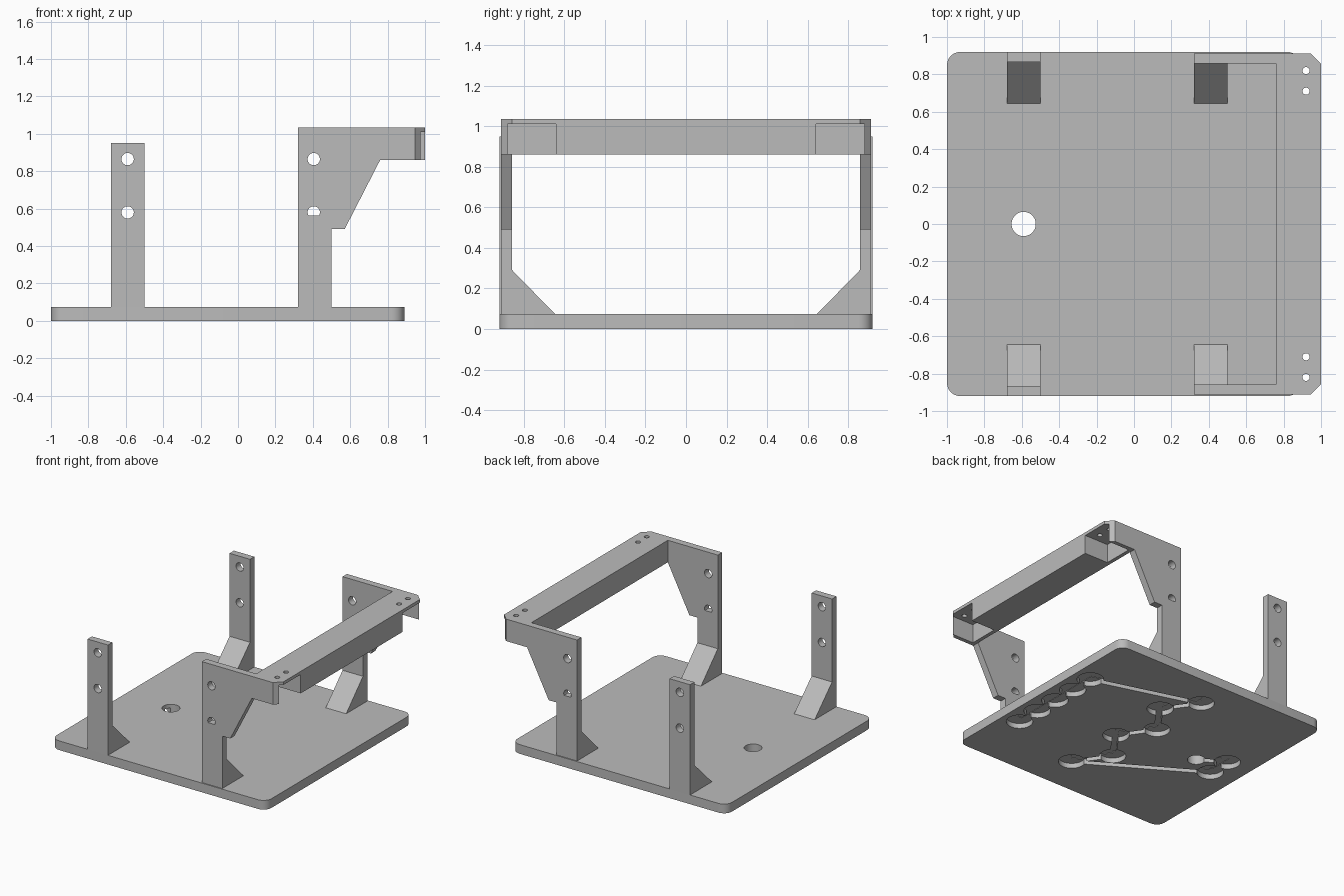
import bpy, bmesh, math
from mathutils import Vector

cube = bpy.data.objects.get("Cube")
if cube:
    bpy.data.objects.remove(cube, do_unlink=True)

grey = bpy.data.materials.new("light_grey")
grey.use_nodes = True
grey.diffuse_color = (0.5, 0.5, 0.5, 1)
grey.node_tree.nodes["Principled BSDF"].inputs["Base Color"].default_value = (0.5, 0.5, 0.5, 1)


def prism(name, pts, axis, a, b):
    """Extrude a 2D outline along an axis from a to b."""
    place = {"x": lambda u, v, t: (t, u, v),
             "y": lambda u, v, t: (u, t, v),
             "z": lambda u, v, t: (u, v, t)}[axis]
    bm = bmesh.new()
    face = bm.faces.new([bm.verts.new(place(u, v, a)) for u, v in pts])
    new = bmesh.ops.extrude_face_region(bm, geom=[face])["geom"]
    shift = Vector(place(0, 0, b - a))
    bmesh.ops.translate(bm, vec=shift, verts=[g for g in new if isinstance(g, bmesh.types.BMVert)])
    bmesh.ops.recalc_face_normals(bm, faces=bm.faces)
    mesh = bpy.data.meshes.new(name)
    bm.to_mesh(mesh)
    bm.free()
    mesh.materials.append(grey)
    obj = bpy.data.objects.new(name, mesh)
    bpy.context.collection.objects.link(obj)
    return obj


def rect(u0, u1, v0, v1):
    return [(u0, v0), (u1, v0), (u1, v1), (u0, v1)]


def circle(u, v, r, n=32):
    angles = [2 * math.pi * (i + 0.5) / n for i in range(n)]
    return [(u + r * math.cos(t), v + r * math.sin(t)) for t in angles]


def rounded(u0, u1, v0, v1, r, n=6):
    pts = []
    corners = [(u1 - r, v1 - r), (u0 + r, v1 - r), (u0 + r, v0 + r), (u1 - r, v0 + r)]
    for k, (u, v) in enumerate(corners):
        for i in range(n + 1):
            t = math.pi / 2 * (k + i / n)
            pts.append((u + r * math.cos(t), v + r * math.sin(t)))
    return pts


def cut(obj, pts, axis, a, b):
    """Subtract a prism from an object."""
    tool = prism("cutter", pts, axis, a, b)
    tool.hide_render = True
    mod = obj.modifiers.new("cut", "BOOLEAN")
    mod.operation = "DIFFERENCE"
    mod.solver = "EXACT"
    mod.object = tool
    bpy.context.view_layer.objects.active = obj
    bpy.ops.object.modifier_apply(modifier=mod.name)
    bpy.data.objects.remove(tool, do_unlink=True)


TOP = 0.073
parts = []

# Base plate with drain hole
base = prism("base_plate", rounded(-1, 0.89, -0.92, 0.92, 0.07), "z", 0, TOP)
parts.append(base)
cut(base, circle(-0.59, 0, 0.065), "z", -0.1, 0.2)

# Round recesses on the underside, joined by narrow channels
row = [(0.75, y) for y in (-0.4, -0.2, 0, 0.2, 0.4)]
zigzag = [(-0.09 if i % 2 == 0 else 0.087, 0.65 - 0.25 * i) for i in range(6)]
pair = [(-0.785, -0.075), (-0.785, 0.117)]
chain = row + zigzag + pair
for x, y in chain:
    cut(base, circle(x, y, 0.097), "z", -0.1, 0.04)
path = chain + [(-0.6, 0.01)]
for p, q in zip(path, path[1:]):
    p, q = Vector(p), Vector(q)
    side = (q - p).normalized().orthogonal() * 0.022
    cut(base, [p + side, q + side, q - side, p - side], "z", -0.1, 0.043)

# Left posts with sloped feet and two bolt holes
for s, label in ((-1, "front"), (1, "back")):
    outline = [(0.92, TOP), (0.645, TOP), (0.865, 0.29), (0.865, 0.95), (0.92, 0.95)]
    post = prism(label + "_post", [(s * y, z) for y, z in outline], "x", -0.68, -0.5)
    for z in (0.58, 0.865):
        cut(post, circle(-0.59, z, 0.033), "y", -1.1, 1.1)
    parts.append(post)

# Raised frame: two bracket sides and a cross bar
side_profile = [(0.32, TOP), (0.5, TOP), (0.5, 0.49), (0.57, 0.49), (0.76, 0.86),
                (1, 0.86), (1, 1.035), (0.32, 1.035)]
frame = prism("bracket_frame", side_profile, "y", -0.912, 0.912)
parts.append(frame)
cut(frame, rect(0, 0.76, -0.857, 0.857), "z", -0.2, 1.3)
cut(frame, circle(0.405, 0.865, 0.033), "y", -1.1, 1.1)
cut(frame, [p for p in circle(0.405, 0.58, 0.033) if p[1] > 0.56], "y", -1.1, 1.1)
for s in (-1, 1):
    # Chamfered corner, underside pocket and screw holes
    cut(frame, [(0.925, s * 0.932), (1.02, s * 0.837), (1.02, s * 0.932)], "z", 0.7, 1.3)
    cut(frame, rect(0.79, 1.1, *sorted((s * 0.64, s * 0.88))), "z", 0.7, 1.01)
    for y in (0.71, 0.82):
        cut(frame, circle(0.92, s * y, 0.019, 24), "z", 0.9, 1.3)
    # Sloped foot of the bracket
    label = "back" if s > 0 else "front"
    foot = [(s * 0.857, TOP), (s * 0.645, TOP), (s * 0.857, 0.29)]
    parts.append(prism(label + "_bracket_foot", foot, "x", 0.32, 0.5))

# Shading
bpy.ops.object.select_all(action="DESELECT")
for obj in parts:
    obj.select_set(True)
bpy.context.view_layer.objects.active = base
bpy.ops.object.shade_smooth_by_angle(angle=math.radians(30))
